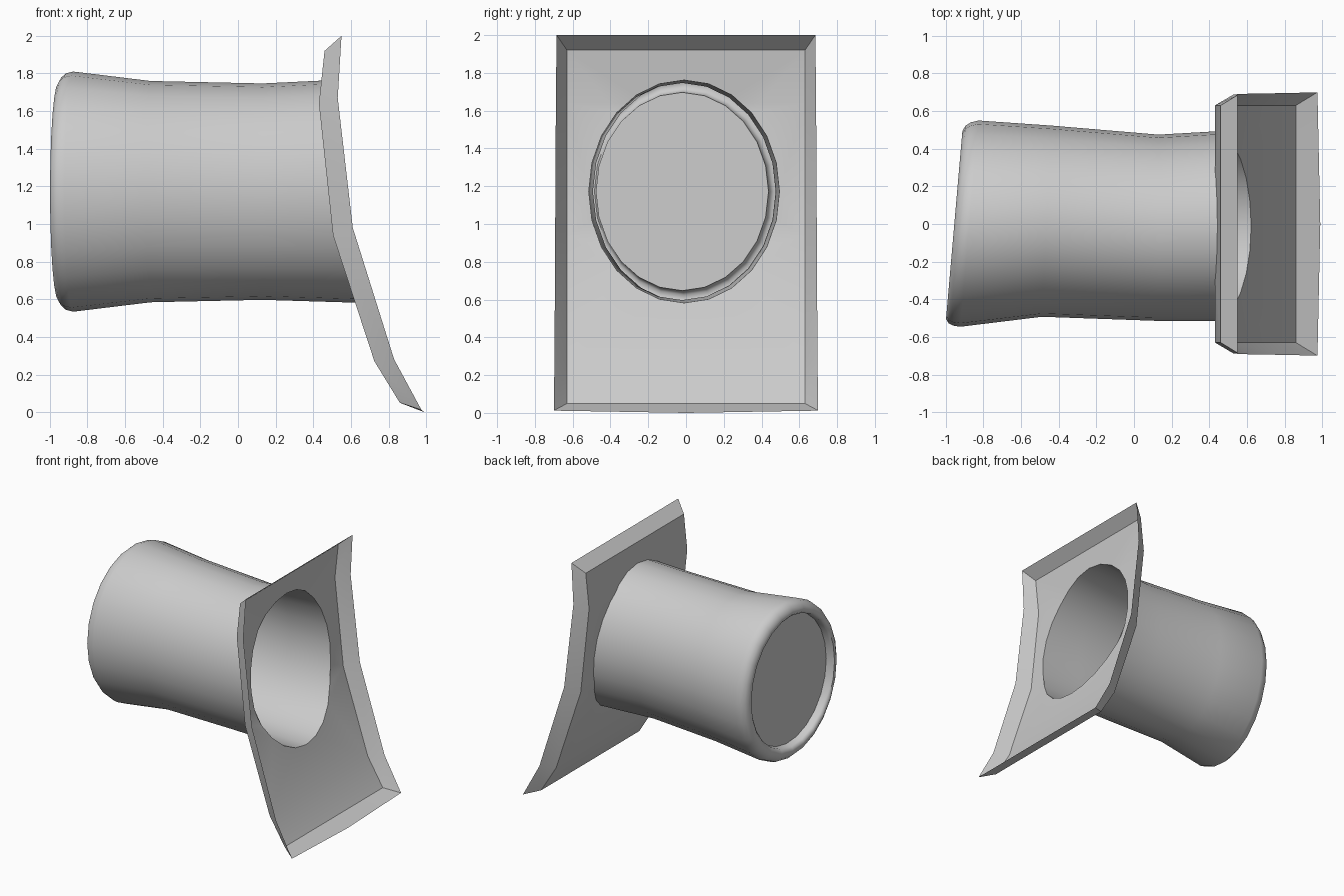
import bpy, bmesh, math
from mathutils import Vector

if "Cube" in bpy.data.objects:
    bpy.data.objects.remove(bpy.data.objects["Cube"])

SEG = 24
CZ = 1.172  # height of the tube axis
# plate profile (x, z): inner panel line and the flared outer edge line
INNER = [(0.46, 1.92), (0.43, 1.64), (0.505, 0.94), (0.725, 0.27), (0.86, 0.05)]
OUTER = [(0.55, 2.0), (0.53, 1.67), (0.61, 0.98), (0.83, 0.28), (0.975, 0.012)]


def panel_x(z):
    for (x0, z0), (x1, z1) in zip(INNER, INNER[1:]):
        if z >= z1:
            break
    return x0 + (x1 - x0) * (z - z0) / (z1 - z0)


def oval(cy, ry, rz):
    for i in range(SEG):
        a = math.tau * i / SEG
        yield cy + ry * math.cos(a), CZ + rz * math.sin(a)


def finish(bm, name, angle):
    me = bpy.data.meshes.new(name)
    bm.to_mesh(me)
    bm.free()
    ob = bpy.data.objects.new(name, me)
    bpy.context.collection.objects.link(ob)
    bpy.ops.object.select_all(action='DESELECT')
    ob.select_set(True)
    bpy.context.view_layer.objects.active = ob
    bpy.ops.object.shade_smooth_by_angle(angle=math.radians(angle))
    return ob


HOLE = list(oval(-0.01, 0.505, 0.59))

# mounting panel: flat outline with oval hole, cut at the bends, then bent
bm = bmesh.new()
border = [(-0.63, z) for _, z in INNER] + [(0.63, z) for _, z in reversed(INNER)]
edges = []
for loop in (border, HOLE):
    vs = [bm.verts.new((0, y, z)) for y, z in loop]
    edges += [bm.edges.new((vs[i], vs[(i + 1) % len(vs)])) for i in range(len(vs))]
bmesh.ops.triangle_fill(bm, edges=edges, use_beauty=True, normal=(1, 0, 0))
for _, z in INNER[1:-1]:
    bmesh.ops.bisect_plane(bm, geom=bm.verts[:] + bm.edges[:] + bm.faces[:],
                           dist=1e-5, plane_co=(0, 0, z), plane_no=(0, 0, 1))
for v in bm.verts:
    v.co.x = panel_x(v.co.z)
for f in bm.faces:
    f.normal_update()
    if f.normal.x < 0:
        f.normal_flip()
finish(bm, "mounting_panel", 30)

# flared rim around the panel
bm = bmesh.new()


def border_loop(profile, w_top, w_bot, bottom_mid):
    n = len(profile) - 1
    w = [w_top + (w_bot - w_top) * i / n for i in range(n + 1)]
    pts = [(x, -w[i], z) for i, (x, z) in enumerate(profile)]
    pts.append((bottom_mid[0], 0, bottom_mid[1]))
    pts += [(x, w[i], z) for i, (x, z) in reversed(list(enumerate(profile)))]
    return [bm.verts.new(p) for p in pts]


a = border_loop(INNER, 0.63, 0.63, INNER[-1])
b = border_loop(OUTER, 0.685, 0.70, (0.99, 0.0))
n = len(a)
for i in range(n):
    j = (i + 1) % n
    bm.faces.new((a[i], a[j], b[j], b[i]))
c = Vector((0.3, 0, 1))
bm.normal_update()
for f in bm.faces:
    m = f.calc_center_median() - c
    m.x = 0
    if f.normal.dot(m) > 0:
        f.normal_flip()
finish(bm, "flared_rim", 30)

# tube: (x, tilt of ring plane, centre y, half width, half height)
RINGS = [
    (0.13, 0.0, -0.02, 0.495, 0.575),
    (-0.465, 0.05, 0.015, 0.508, 0.588),
    (-0.875, 0.087, 0.002, 0.548, 0.638),
    (-0.915, 0.087, 0.0, 0.540, 0.628),
    (-0.94, 0.087, -0.002, 0.525, 0.605),
    (-0.955, 0.087, -0.005, 0.50, 0.575),
    (-0.953, 0.087, -0.01, 0.475, 0.548),
    (-0.935, 0.087, -0.015, 0.46, 0.53),
    (-0.885, 0.087, -0.02, 0.457, 0.525),
]
bm = bmesh.new()
loops = [[bm.verts.new((panel_x(z), y, z)) for y, z in HOLE]]
for x, k, cy, ry, rz in RINGS:
    loops.append([bm.verts.new((x + k * y, y, z)) for y, z in oval(cy, ry, rz)])
for p, q in zip(loops, loops[1:]):
    for i in range(SEG):
        j = (i + 1) % SEG
        bm.faces.new((p[i], p[j], q[j], q[i]))
bm.faces.new(loops[-1])  # recessed end disk
bmesh.ops.recalc_face_normals(bm, faces=bm.faces[:])
bm.normal_update()
disk = max(bm.faces, key=lambda f: len(f.verts))
if disk.normal.x > 0:
    bmesh.ops.reverse_faces(bm, faces=bm.faces[:])
finish(bm, "tube", 50)
